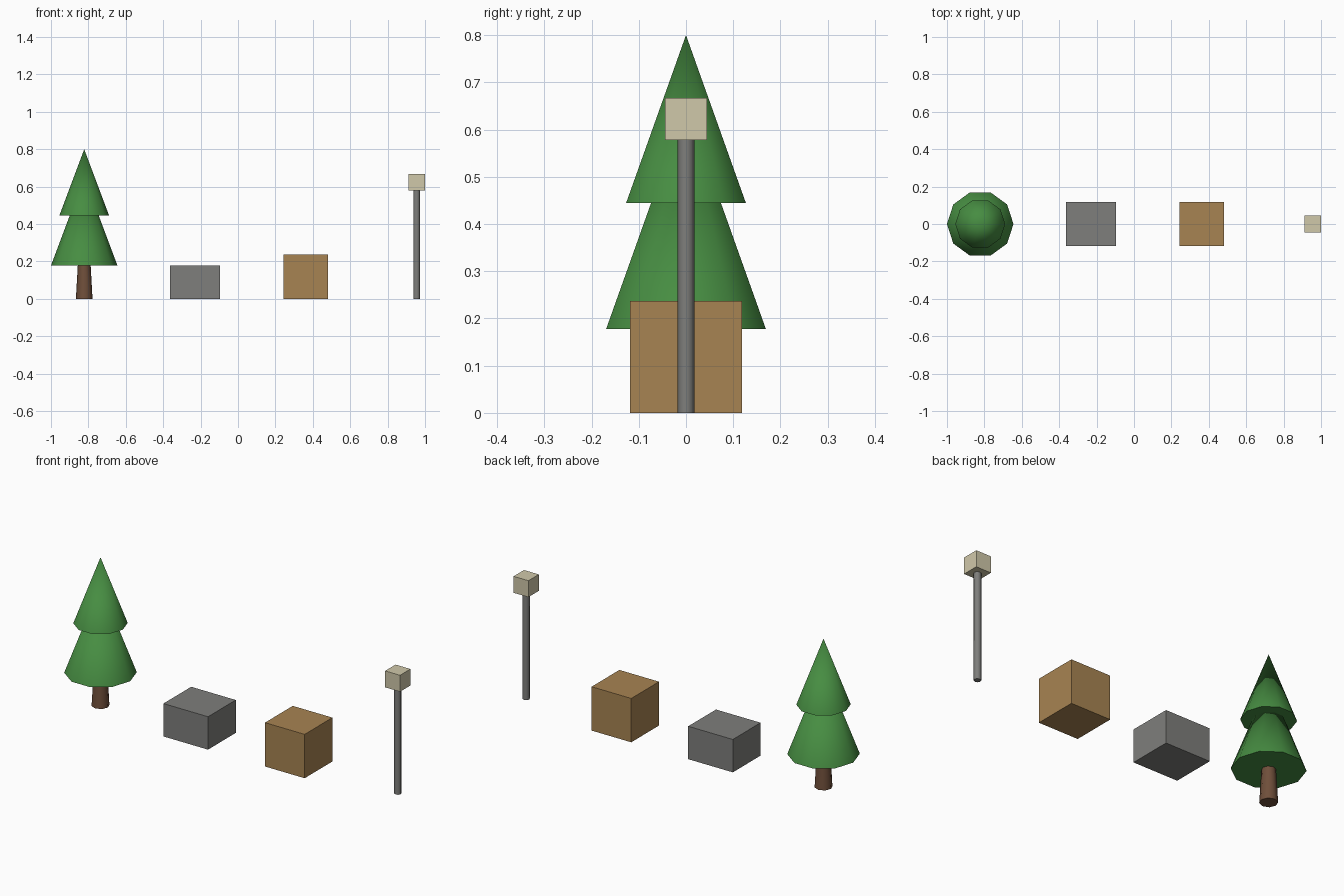
import bpy
import bmesh
from math import radians
from mathutils import Matrix, Vector

cube = bpy.data.objects.get("Cube")
if cube:
    bpy.data.objects.remove(cube, do_unlink=True)

U = 2 / 3.375                     # design unit
TREE, STONE, CRATE, LAMP = [(-1.3875 + i) * U for i in range(4)]


def material(name, r, g, b):
    mat = bpy.data.materials.new(name)
    mat.use_nodes = True
    mat.diffuse_color = (r, g, b, 1)
    mat.node_tree.nodes["Principled BSDF"].inputs["Base Color"].default_value = (r, g, b, 1)
    return mat


green = material("leaf green", 0.062, 0.265, 0.054)
bark = material("bark brown", 0.16, 0.078, 0.043)
grey = material("stone grey", 0.21, 0.21, 0.20)
wood = material("crate wood", 0.39, 0.23, 0.084)
cream = material("lamp cream", 0.63, 0.58, 0.40)


def finish(name, bm, mat, smooth=False):
    mesh = bpy.data.meshes.new(name)
    bm.to_mesh(mesh)
    bm.free()
    mesh.materials.append(mat)
    obj = bpy.data.objects.new(name, mesh)
    bpy.context.collection.objects.link(obj)
    if smooth:
        bpy.ops.object.select_all(action='DESELECT')
        obj.select_set(True)
        bpy.context.view_layer.objects.active = obj
        bpy.ops.object.shade_smooth_by_angle(angle=radians(60))
    return obj


def box(name, x, z, size, mat):
    """Box standing on height z, sizes in design units."""
    sx, sy, sz = (s * U for s in size)
    bm = bmesh.new()
    place = Matrix.Translation((x, 0, z * U + sz / 2)) @ Matrix.Diagonal((sx, sy, sz, 1))
    bmesh.ops.create_cube(bm, size=1, matrix=place)
    return finish(name, bm, mat)


def cone(name, x, z0, z1, r0, r1, sides, mat):
    """Cone or tapered cylinder with one corner facing +x."""
    bm = bmesh.new()
    place = Matrix.Translation(Vector((x, 0, (z0 + z1) * U / 2))) @ Matrix.Rotation(radians(90), 4, 'Z')
    bmesh.ops.create_cone(bm, cap_ends=True, segments=sides, radius1=r0 * U,
                          radius2=r1 * U, depth=(z1 - z0) * U, matrix=place)
    bmesh.ops.remove_doubles(bm, verts=bm.verts, dist=1e-5)
    return finish(name, bm, mat, smooth=True)


# Tree
cone("tree_trunk", TREE, 0, 0.32, 0.075, 0.057, 8, bark)
cone("tree_lower_foliage", TREE, 0.3, 1.1, 0.3, 0, 10, green)
cone("tree_upper_foliage", TREE, 0.75, 1.35, 0.225, 0, 10, green)

# Stone block and crate
box("stone_block", STONE, 0, (0.45, 0.4, 0.3), grey)
box("crate", CRATE, 0, (0.4, 0.4, 0.4), wood)

# Lamp post
cone("lamp_pole", LAMP, 0, 1.0, 0.03, 0.03, 8, grey)
box("lamp_head", LAMP, 0.975, (0.15, 0.15, 0.15), cream)
